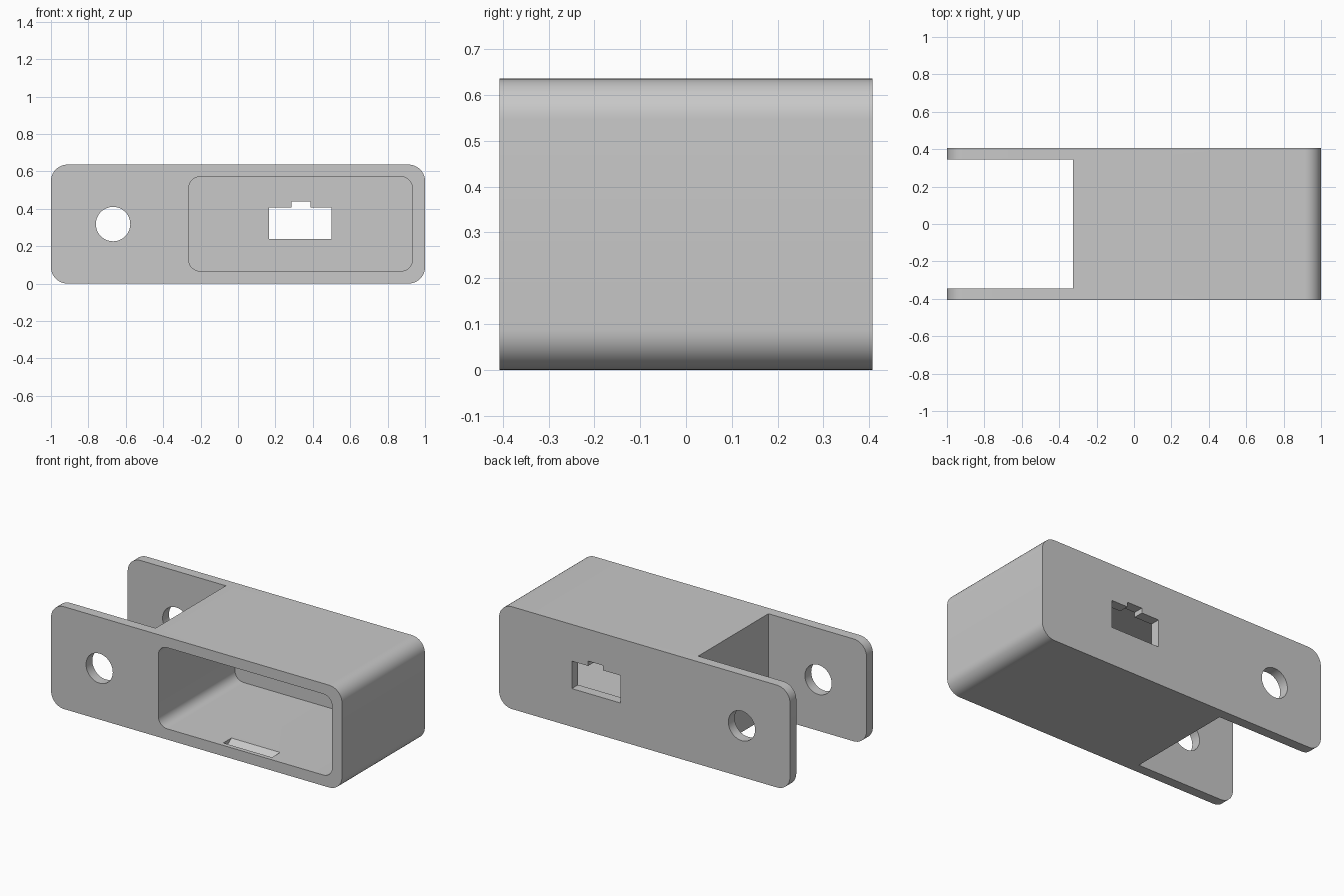
import bpy, bmesh, math

cube = bpy.data.objects.get("Cube")
if cube:
    bpy.data.objects.remove(cube, do_unlink=True)

grey = bpy.data.materials.new("light_grey")
grey.use_nodes = True
GREY = (0.58, 0.58, 0.58, 1)
grey.diffuse_color = GREY
grey.node_tree.nodes["Principled BSDF"].inputs["Base Color"].default_value = GREY

LENGTH, DEPTH, HEIGHT, WALL = 2.0, 0.814, 0.636, 0.062
HALF = DEPTH / 2
INNER = HALF - WALL


def rounded_rect(x0, x1, z0, z1, r, steps=10):
    """Outline of a rounded rectangle in the XZ plane."""
    corners = [(x1 - r, z1 - r), (x0 + r, z1 - r), (x0 + r, z0 + r), (x1 - r, z0 + r)]
    pts = []
    for i, (cx, cz) in enumerate(corners):
        for k in range(steps + 1):
            a = math.pi / 2 * (i + k / steps)
            pts.append((cx + r * math.cos(a), cz + r * math.sin(a)))
    return pts


def prism(name, outline, start, end, axis="Y"):
    """Extrude an outline along Y (points are x, z) or X (points are y, z)."""
    bm = bmesh.new()
    place = (lambda p, d: (p[0], d, p[1])) if axis == "Y" else (lambda p, d: (d, p[0], p[1]))
    a = [bm.verts.new(place(p, start)) for p in outline]
    b = [bm.verts.new(place(p, end)) for p in outline]
    bm.faces.new(a)
    bm.faces.new(b)
    for i in range(len(a)):
        j = (i + 1) % len(a)
        bm.faces.new((a[i], a[j], b[j], b[i]))
    bmesh.ops.recalc_face_normals(bm, faces=bm.faces)
    mesh = bpy.data.meshes.new(name)
    bm.to_mesh(mesh)
    bm.free()
    mesh.materials.append(grey)
    obj = bpy.data.objects.new(name, mesh)
    bpy.context.collection.objects.link(obj)
    return obj


# Rounded outer block
housing = prism("housing", rounded_rect(-1, 1, 0, HEIGHT, 0.088), -HALF, HALF)

# Gap between the two mounting arms
gap = [(-1.2, -0.2), (-0.325, -0.2), (-0.325, 0.9), (-1.2, 0.9)]
# Pivot hole through both arms
hole = [(-0.668 + 0.092 * math.cos(t * math.tau / 48),
         HEIGHT / 2 + 0.092 * math.sin(t * math.tau / 48)) for t in range(48)]
# Connector window with a key notch on top
window = [(0.165, 0.237), (0.5, 0.237), (0.5, 0.408), (0.388, 0.408),
          (0.388, 0.438), (0.285, 0.438), (0.285, 0.408), (0.165, 0.408)]

cutters = [
    prism("arm_gap", gap, -INNER, INNER),
    prism("pivot_hole", hole, -1, 1),
    prism("cavity", rounded_rect(-0.263, 0.932, 0.067, 0.571, 0.06), -1, INNER),
    prism("connector_window", window, 0.2, 1),
]

# Snap grooves for a lid, in the cavity floor and ceiling
for name, surface, out in (("floor_groove", 0.067, -1), ("ceiling_groove", 0.571, 1)):
    groove = [(-0.38, surface - out * 0.02), (-0.38, surface), (-0.34, surface + out * 0.03),
              (-0.3, surface), (-0.3, surface - out * 0.02)]
    cutters.append(prism(name, groove, 0.165, 0.5, "X"))

bpy.context.view_layer.objects.active = housing
for cutter in cutters:
    cutter.hide_render = True
    mod = housing.modifiers.new(cutter.name, "BOOLEAN")
    mod.operation = "DIFFERENCE"
    mod.solver = "EXACT"
    mod.object = cutter
    bpy.ops.object.modifier_apply(modifier=mod.name)
    bpy.data.objects.remove(cutter, do_unlink=True)

# Smooth the fillets, keep the edges sharp
bpy.ops.object.select_all(action="DESELECT")
housing.select_set(True)
bpy.ops.object.shade_smooth_by_angle(angle=math.radians(30))
